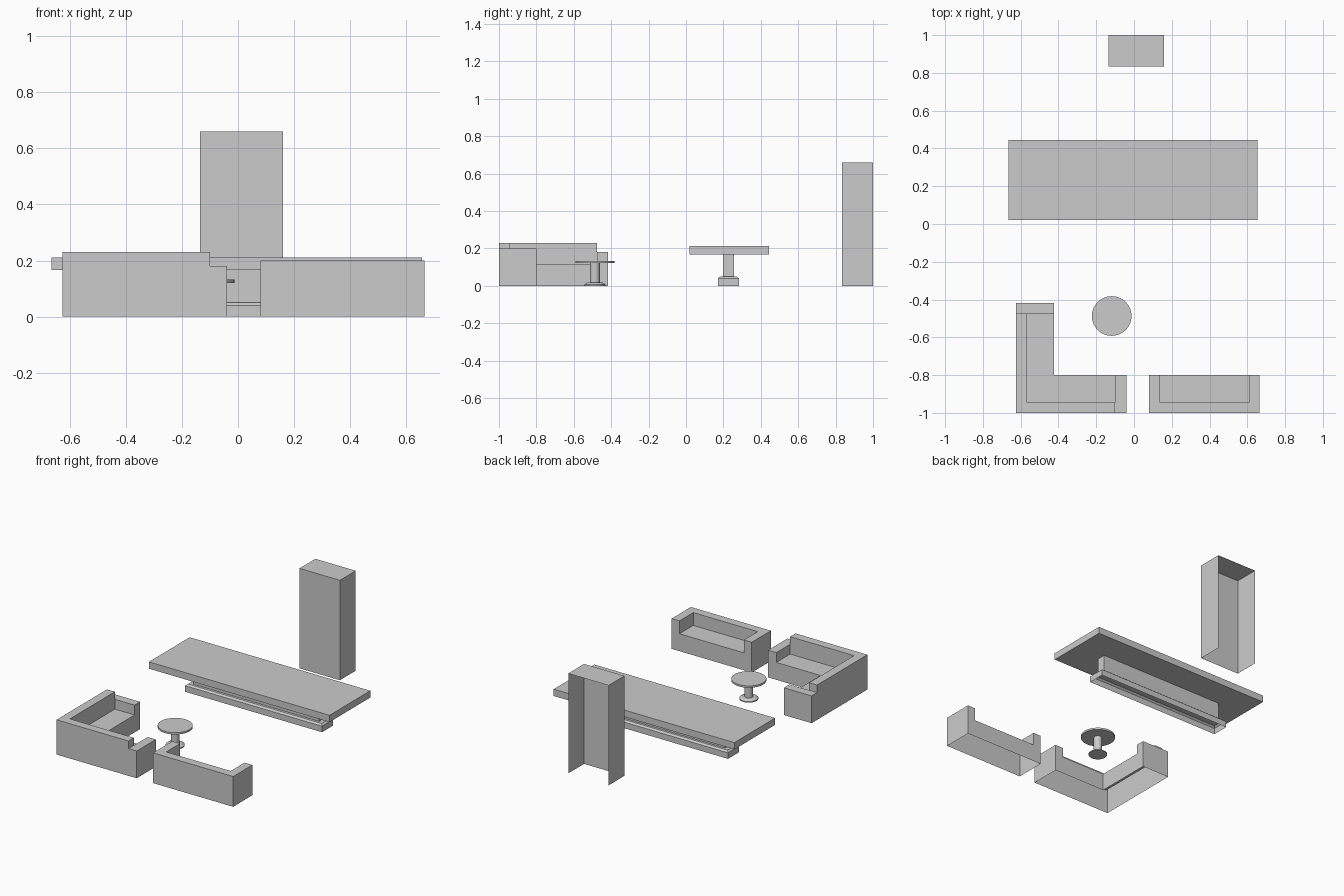
import bpy, bmesh, math

if "Cube" in bpy.data.objects:
    bpy.data.objects.remove(bpy.data.objects["Cube"])


def finish(bm, name, smooth=False):
    me = bpy.data.meshes.new(name)
    bm.to_mesh(me)
    bm.free()
    ob = bpy.data.objects.new(name, me)
    bpy.context.collection.objects.link(ob)
    if smooth:
        bpy.ops.object.select_all(action='DESELECT')
        bpy.context.view_layer.objects.active = ob
        ob.select_set(True)
        bpy.ops.object.shade_smooth_by_angle(angle=math.radians(30))
    return ob


def rect(x0, x1, y0, y1, z, inset=0.0):
    i = inset
    return [(x0 + i, y0 + i, z), (x1 - i, y0 + i, z), (x1 - i, y1 - i, z), (x0 + i, y1 - i, z)]


def circle(cx, cy, r, z, n=32):
    return [(cx + r * math.cos(2 * math.pi * k / n), cy + r * math.sin(2 * math.pi * k / n), z)
            for k in range(n)]


def loft(name, rings, bottom=True, top=True, skip_sides=(), smooth=False):
    """Stack of matching rings, bottom to top, with optional caps."""
    bm = bmesh.new()
    loops = [[bm.verts.new(p) for p in r] for r in rings]
    n = len(loops[0])
    for a, b in zip(loops, loops[1:]):
        for k in range(n):
            if k not in skip_sides:
                m = (k + 1) % n
                bm.faces.new((a[k], a[m], b[m], b[k]))
    if bottom:
        bm.faces.new(loops[0][::-1])
    if top:
        bm.faces.new(loops[-1])
    return finish(bm, name, smooth)


def sofa(name, xs, ys, heights):
    """Bottomless stepped shell: one height per grid cell, rows front to back."""
    bm = bmesh.new()
    nx, ny = len(xs) - 1, len(ys) - 1

    def h(i, j):
        return heights[j][i] if 0 <= i < nx and 0 <= j < ny else 0.0

    def wall(p, q, z0, z1):
        bm.faces.new([bm.verts.new(v) for v in
                      ((*p, z0), (*q, z0), (*q, z1), (*p, z1))])

    for j in range(ny):
        for i in range(nx):
            z = h(i, j)
            if z == 0:
                continue
            c = [(xs[i], ys[j]), (xs[i + 1], ys[j]), (xs[i + 1], ys[j + 1]), (xs[i], ys[j + 1])]
            bm.faces.new([bm.verts.new((*p, z)) for p in c])
            for k, (di, dj) in enumerate(((0, -1), (1, 0), (0, 1), (-1, 0))):
                low = h(i + di, j + dj)
                if low < z:
                    wall(c[k], c[(k + 1) % 4], low, z)
    bmesh.ops.remove_doubles(bm, verts=bm.verts, dist=1e-5)
    bmesh.ops.dissolve_limit(bm, angle_limit=0.01, verts=bm.verts, edges=bm.edges)
    return finish(bm, name)


# Tall cabinet, open at the back and underneath
cab = (-0.135, 0.16, 0.835, 1.0)
loft("cabinet", [rect(*cab, 0), rect(*cab, 0.66)], bottom=False, skip_sides=(2,))

# Long table: slab top, central panel, chamfered foot
top = (-0.665, 0.655, 0.02, 0.445)
loft("long_table_top", [rect(*top, 0.167), rect(*top, 0.212)])
panel = (-0.465, 0.455, 0.198, 0.256)
loft("long_table_panel", [rect(*panel, 0.05), rect(*panel, 0.167)], bottom=False, top=False)
foot = (-0.505, 0.495, 0.17, 0.283)
loft("long_table_foot", [rect(*foot, 0), rect(*foot, 0.04), rect(*foot, 0.05, 0.012)], bottom=False)

# Round table
C = (-0.118, -0.487)
loft("round_table_top", [circle(*C, 0.105, 0.121), circle(*C, 0.105, 0.133)], smooth=True)
loft("round_table_column", [circle(*C, 0.026, 0.015), circle(*C, 0.026, 0.121)],
     bottom=False, top=False, smooth=True)
loft("round_table_foot", [circle(*C, 0.057, 0), circle(*C, 0.057, 0.007), circle(*C, 0.042, 0.017)],
     smooth=True)

# Corner sofa with lower arms
sofa("corner_sofa",
     [-0.625, -0.567, -0.423, -0.1, -0.04], [-1.0, -0.944, -0.8, -0.475, -0.418],
     [[0.23, 0.23, 0.23, 0.18],
      [0.23, 0.115, 0.115, 0.18],
      [0.23, 0.115, 0, 0],
      [0.18, 0.18, 0, 0]])

# Straight sofa
sofa("straight_sofa",
     [0.08, 0.137, 0.608, 0.665], [-1.0, -0.944, -0.8],
     [[0.2, 0.2, 0.2],
      [0.2, 0.115, 0.2]])
